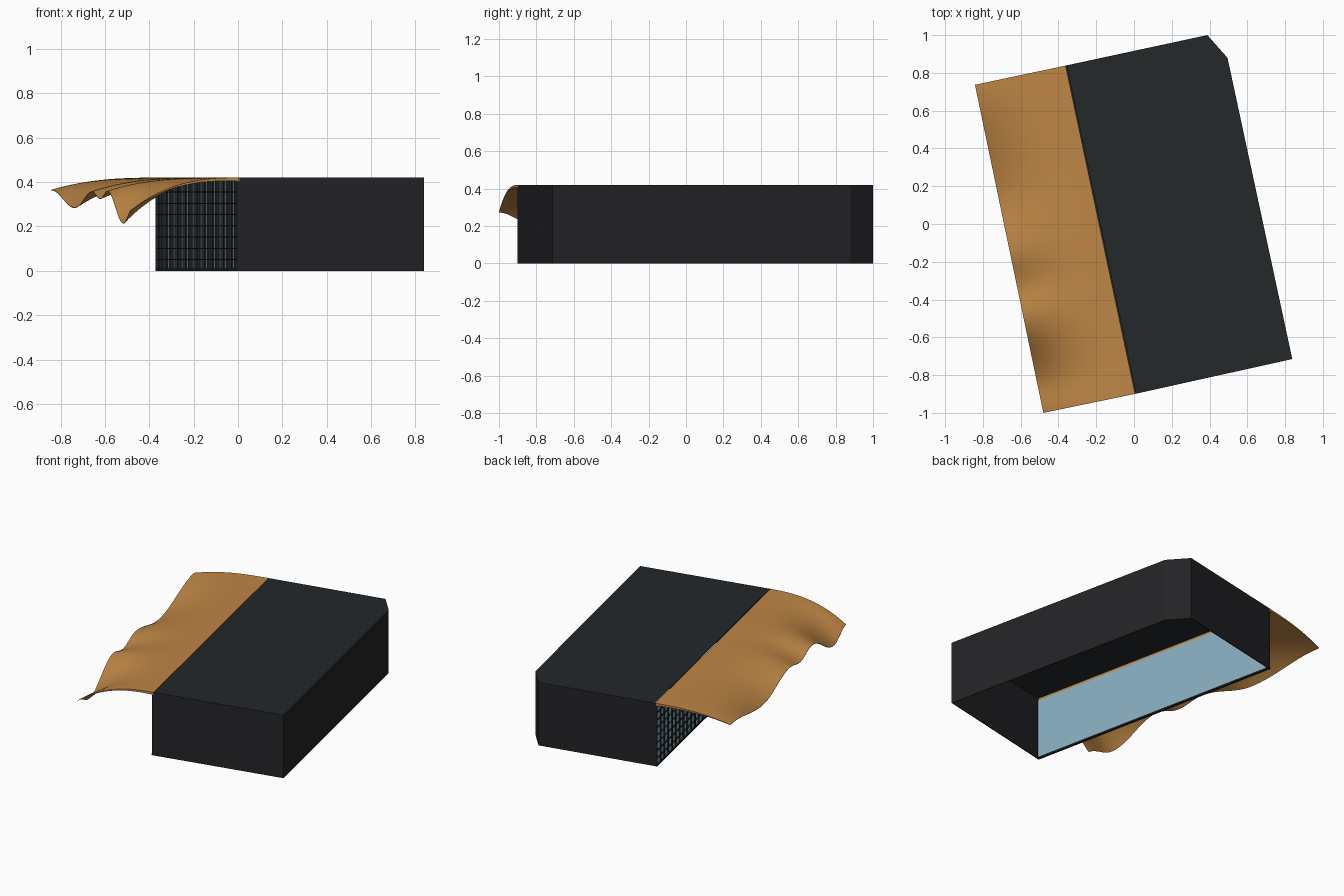
import bpy, bmesh, math
from mathutils import Vector, Matrix

if "Cube" in bpy.data.objects:
    bpy.data.objects.remove(bpy.data.objects["Cube"])

H = 0.42
A, B = Vector((0.003, -0.9, 0)), Vector((-0.365, 0.838, 0))    # glazed side
C, D = Vector((-0.48, -1.0, 0)), Vector((-0.842, 0.737, 0))    # canopy tip line
DIR = (B - A).normalized()
OUT = Vector((-DIR.y, DIR.x, 0))
LEN = (B - A).length
SHELL = [A, Vector((0.838, -0.715, 0)), Vector((0.495, 0.88, 0)),
         Vector((0.388, 1.0, 0)), B]


def material(name, rgb):
    m = bpy.data.materials.new(name)
    m.diffuse_color = (*rgb, 1)
    m.use_nodes = True
    m.node_tree.nodes["Principled BSDF"].inputs["Base Color"].default_value = m.diffuse_color
    return m


DARK = material("charcoal", (0.017, 0.017, 0.02))
ROOF = material("roof_dark", (0.017, 0.021, 0.023))
WOOD = material("timber", (0.52, 0.24, 0.06))
GLASS = material("glass", (0.25, 0.42, 0.53))


def add(name, bm, mat):
    bmesh.ops.recalc_face_normals(bm, faces=bm.faces)
    me = bpy.data.meshes.new(name)
    bm.to_mesh(me)
    bm.free()
    ob = bpy.data.objects.new(name, me)
    bpy.context.collection.objects.link(ob)
    me.materials.append(mat)
    return ob


def bar(bm, along, out, z, size):
    """Box in the facade frame: along the wall, outward, up."""
    rot = Matrix((DIR, OUT, Vector((0, 0, 1)))).transposed().to_4x4()
    pos = A + DIR * along + OUT * out + Vector((0, 0, z))
    bmesh.ops.create_cube(bm, size=1, matrix=Matrix.Translation(pos) @ rot
                          @ Matrix.Diagonal((*size, 1)))


# Outer walls: open at the glazed side and at the bottom
bm = bmesh.new()
low = [bm.verts.new(p) for p in SHELL]
high = [bm.verts.new(p + Vector((0, 0, H))) for p in SHELL]
for i in range(4):
    bm.faces.new((low[i], low[i + 1], high[i + 1], high[i]))
walls = add("outer_walls", bm, DARK)
sol = walls.modifiers.new("thickness", "SOLIDIFY")
sol.thickness = 0.006
sol.offset = -1

# Flat roof, set back slightly from the canopy
bm = bmesh.new()
pts = [p.copy() for p in SHELL]
pts[0] -= OUT * 0.008
pts[-1] -= OUT * 0.008
bm.faces.new([bm.verts.new(p + Vector((0, 0, H))) for p in pts])
roof = add("roof", bm, ROOF)
sol = roof.modifiers.new("thickness", "SOLIDIFY")
sol.thickness = 0.004
sol.offset = -1

# Glass wall
bm = bmesh.new()
bar(bm, LEN / 2, -0.002, 0.2075, (LEN - 0.006, 0.004, 0.395))
add("glass_wall", bm, GLASS)

# Glazing bars and sill
bm = bmesh.new()
COLS, ROWS = 30, 8
for i in range(COLS + 1):
    bar(bm, 0.004 + (LEN - 0.008) * i / COLS, 0.004, 0.2025, (0.006, 0.008, 0.405))
for j in range(1, ROWS):
    bar(bm, LEN / 2, 0.003, 0.405 * j / ROWS, (LEN, 0.006, 0.005))
bar(bm, LEN / 2, 0, 0.005, (LEN, 0.016, 0.01))
add("glazing_bars", bm, DARK)

# Wavy canopy: tip height along its length
WAVE = [(0, 0.275), (0.1, 0.215), (0.3, 0.36), (0.39, 0.325),
        (0.49, 0.358), (0.705, 0.285), (1, 0.365)]


def tip(t):
    for (a, za), (b, zb) in zip(WAVE, WAVE[1:]):
        if t <= b:
            k = (1 - math.cos(math.pi * (t - a) / (b - a))) / 2
            return za + (zb - za) * k
    return WAVE[-1][1]


NT, NS = 100, 24
bm = bmesh.new()


def sheet(thick):
    rows = []
    for i in range(NT + 1):
        t = i / NT
        inner, outer = A.lerp(B, t) - OUT * 0.003, C.lerp(D, t)
        row = []
        for j in range(NS + 1):
            s = j / NS
            p = inner.lerp(outer, s)
            p.z = H - (H - tip(t)) * s ** 2.6 - thick * (1 - 0.85 * s)
            row.append(bm.verts.new(p))
        rows.append(row)
    for r, q in zip(rows, rows[1:]):
        for j in range(NS):
            bm.faces.new((r[j], r[j + 1], q[j + 1], q[j]))
    return rows


def rim(rows):
    return (rows[0] + [r[-1] for r in rows[1:]] + rows[-1][-2::-1]
            + [r[0] for r in rows[-2:0:-1]])


top, under = rim(sheet(0)), rim(sheet(0.016))
for i in range(len(top)):
    k = (i + 1) % len(top)
    bm.faces.new((top[i], top[k], under[k], under[i]))
canopy = add("wavy_canopy", bm, WOOD)
bpy.context.view_layer.objects.active = canopy
canopy.select_set(True)
bpy.ops.object.shade_smooth_by_angle(angle=math.radians(35))
